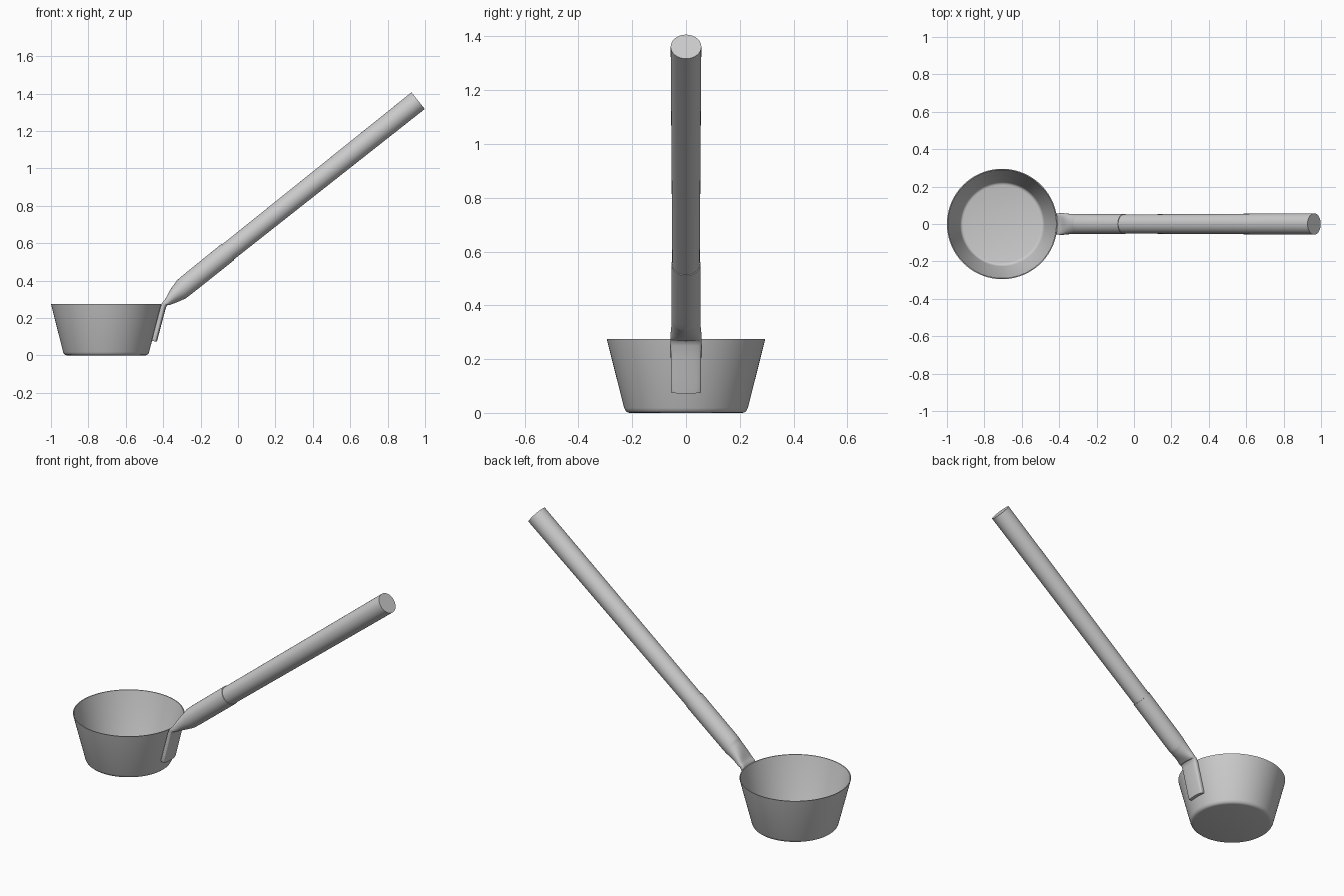
import bpy, bmesh, math
from mathutils import Vector

if "Cube" in bpy.data.objects:
    bpy.data.objects.remove(bpy.data.objects["Cube"])

CUP_X = -0.705


def finish(name, bm, angle=40):
    bmesh.ops.recalc_face_normals(bm, faces=bm.faces)
    me = bpy.data.meshes.new(name)
    bm.to_mesh(me)
    bm.free()
    ob = bpy.data.objects.new(name, me)
    bpy.context.collection.objects.link(ob)
    bpy.ops.object.select_all(action='DESELECT')
    bpy.context.view_layer.objects.active = ob
    ob.select_set(True)
    bpy.ops.object.shade_smooth_by_angle(angle=math.radians(angle))
    return ob


def skin(bm, rings):
    """Bridge consecutive closed rings of points and cap both ends."""
    vs = [[bm.verts.new(p) for p in r] for r in rings]
    n = len(vs[0])
    for a, b in zip(vs, vs[1:]):
        for i in range(n):
            j = (i + 1) % n
            bm.faces.new((a[i], a[j], b[j], b[i]))
    bm.faces.new(vs[0])
    bm.faces.new(vs[-1])


def circle(r, z, n=96):
    return [(CUP_X + r * math.cos(2 * math.pi * i / n),
             r * math.sin(2 * math.pi * i / n), z) for i in range(n)]


# cup: thin tapered wall with rounded lower edge, from outer floor to inner floor
profile = [(0.209, 0.0), (0.218, 0.002), (0.225, 0.008), (0.230, 0.018),
           (0.295, 0.275), (0.290, 0.275),
           (0.226, 0.022), (0.222, 0.013), (0.216, 0.008), (0.208, 0.006)]
bm = bmesh.new()
skin(bm, [circle(r, z) for r, z in profile])
finish("cup", bm)

# socket: round sleeve that flattens into a strap on the cup wall
# upper x, z / lower x, z / half width / squareness / bend around the cup
sections = [
    (-0.087, 0.597, -0.020, 0.510, 0.054, 2.0, 0),
    (-0.300, 0.424, -0.250, 0.327, 0.054, 2.0, 0),
    (-0.335, 0.388, -0.297, 0.297, 0.054, 2.0, 0),
    (-0.364, 0.348, -0.337, 0.280, 0.055, 2.3, 0.2),
    (-0.389, 0.300, -0.365, 0.269, 0.058, 3.2, 0.7),
    (-0.413, 0.258, -0.387, 0.250, 0.057, 5.0, 1),
    (-0.456, 0.090, -0.431, 0.083, 0.056, 7.0, 1),
    (-0.459, 0.079, -0.434, 0.073, 0.053, 7.0, 1),
]


def spline(a, b, c, d, t):
    return [0.5 * (2 * q + (r - p) * t + (2 * p - 5 * q + 4 * r - s) * t * t
                   + (3 * q - p - 3 * r + s) * t ** 3)
            for p, q, r, s in zip(a, b, c, d)]


def socket_ring(s, n=48):
    ux, uz, lx, lz, w, e, bend = s
    mid = Vector(((ux + lx) / 2, 0, (uz + lz) / 2))
    half = Vector(((lx - ux) / 2, 0, (lz - uz) / 2))
    pts = []
    for i in range(n):
        a = 2 * math.pi * i / n
        c, k = math.cos(a), math.sin(a)
        y = w * math.copysign(abs(c) ** (2 / e), c)
        p = mid + half * math.copysign(abs(k) ** (2 / e), k)
        pts.append((p.x - bend * y * y / 0.54, y, p.z))
    return pts


rings = []
last = len(sections) - 1
for i in range(last):
    nb = [sections[min(max(j, 0), last)] for j in range(i - 1, i + 3)]
    # straight runs are linear, the bend is splined
    for t in (0, 0.25, 0.5, 0.75):
        if i in (0, last - 2, last - 1):
            rings.append([p + (q - p) * t for p, q in zip(nb[1], nb[2])])
        else:
            rings.append(spline(*nb, t))
rings.append(sections[-1])
bm = bmesh.new()
skin(bm, [socket_ring(s) for s in rings])
finish("handle_socket", bm)

# handle: straight, slightly tapered round rod seated in the socket
start, end = Vector((-0.07, 0, 0.540)), Vector((0.963, 0, 1.362))
axis = end - start
bm = bmesh.new()
bmesh.ops.create_cone(bm, cap_ends=True, segments=48, radius1=0.051,
                      radius2=0.057, depth=axis.length)
bm.transform(axis.to_track_quat('Z', 'Y').to_matrix().to_4x4())
bmesh.ops.translate(bm, verts=bm.verts, vec=(start + end) / 2)
finish("handle_rod", bm)
